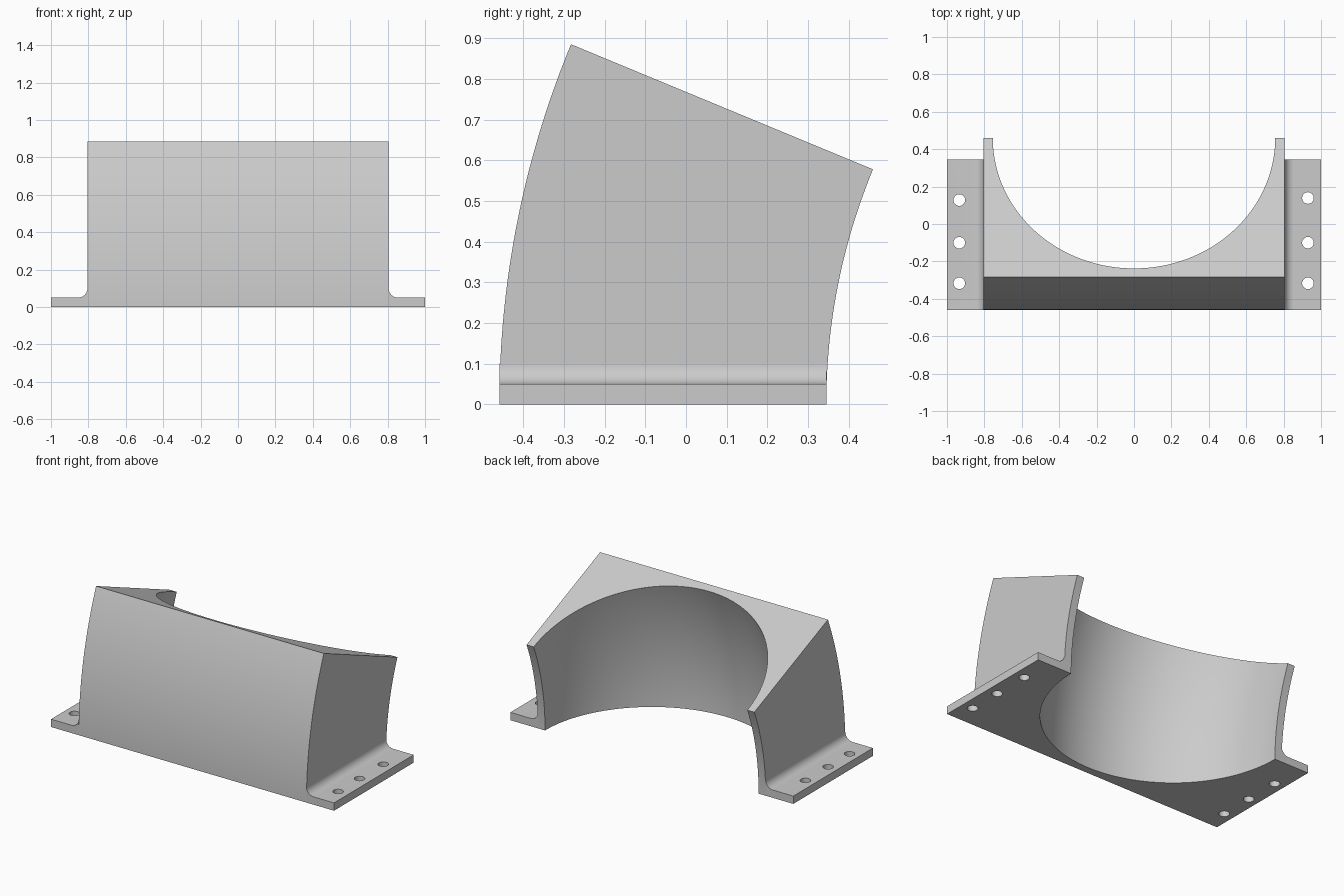
import bpy, bmesh, math

cube = bpy.data.objects.get("Cube")
if cube:
    bpy.data.objects.remove(cube, do_unlink=True)

# Overall dimensions
AXIS_Y = 1.855           # bend axis, parallel to x at z = 0
R_OUT, R_IN = 2.314, 1.51
BEND = math.radians(22.5)
HALF_W, BORE = 0.805, 0.755
FLANGE_X, FLANGE_T, FILLET = 1.0, 0.05, 0.05
STEPS, ARC = 32, 96

grey = bpy.data.materials.new("light_grey")
grey.use_nodes = True
grey.diffuse_color = (0.6, 0.6, 0.6, 1)
grey.node_tree.nodes["Principled BSDF"].inputs["Base Color"].default_value = grey.diffuse_color


def make_object(name, bm):
    bmesh.ops.recalc_face_normals(bm, faces=bm.faces)
    mesh = bpy.data.meshes.new(name)
    bm.to_mesh(mesh)
    bm.free()
    mesh.materials.append(grey)
    obj = bpy.data.objects.new(name, mesh)
    bpy.context.collection.objects.link(obj)
    return obj


def smooth(obj):
    bpy.ops.object.select_all(action="DESELECT")
    obj.select_set(True)
    bpy.context.view_layer.objects.active = obj
    bpy.ops.object.shade_smooth_by_angle(angle=math.radians(30))


def loft(name, rings):
    """Skin a list of matching closed rings and cap both ends."""
    bm = bmesh.new()
    loops = [[bm.verts.new(p) for p in ring] for ring in rings]
    for a, b in zip(loops, loops[1:]):
        for i in range(len(a)):
            j = (i + 1) % len(a)
            bm.faces.new((a[i], a[j], b[j], b[i]))
    caps = [bm.faces.new(loops[0][::-1]), bm.faces.new(loops[-1])]
    bm.normal_update()  # concave caps need valid normals to triangulate
    bmesh.ops.triangulate(bm, faces=caps)
    return make_object(name, bm)


# Saddle body: block section with a half-round bore, swept about the bend axis
section = [(-HALF_W, R_IN), (-HALF_W, R_OUT), (HALF_W, R_OUT), (HALF_W, R_IN)]
for i in range(ARC + 1):
    t = math.pi * i / ARC
    section.append((BORE * math.cos(t), R_IN + BORE * math.sin(t)))
rings = []
for s in range(STEPS + 1):
    a = BEND * s / STEPS
    rings.append([(x, AXIS_Y - r * math.cos(a), r * math.sin(a)) for x, r in section])
smooth(loft("saddle_body", rings))


# Mounting flanges: filleted L profile run front to back, with bolt holes
def flange(name, side, hole_x, hole_ys):
    profile = [(HALF_W, 0), (FLANGE_X, 0), (FLANGE_X, FLANGE_T)]
    for i in range(13):
        t = math.pi / 2 * i / 12
        profile.append((HALF_W + FILLET * (1 - math.sin(t)),
                        FLANGE_T + FILLET * (1 - math.cos(t))))
    ends = (AXIS_Y - R_OUT, AXIS_Y - R_IN)
    obj = loft(name, [[(side * x, y, z) for x, z in profile] for y in ends])

    bm = bmesh.new()
    for y in hole_ys:
        made = bmesh.ops.create_cone(bm, cap_ends=True, segments=32,
                                     radius1=0.031, radius2=0.031, depth=0.3)
        bmesh.ops.translate(bm, verts=made["verts"], vec=(side * hole_x, y, 0))
    cutter = make_object(name + "_hole_cutter", bm)
    cutter.hide_render = True

    mod = obj.modifiers.new("bolt_holes", "BOOLEAN")
    mod.operation = "DIFFERENCE"
    mod.solver = "EXACT"
    mod.object = cutter
    bpy.ops.object.select_all(action="DESELECT")
    obj.select_set(True)
    bpy.context.view_layer.objects.active = obj
    bpy.ops.object.modifier_apply(modifier=mod.name)
    bpy.data.objects.remove(cutter, do_unlink=True)
    smooth(obj)


flange("left_flange", 1, 0.93, (0.139, -0.1, -0.317))
flange("right_flange", -1, 0.934, (0.128, -0.1, -0.317))
